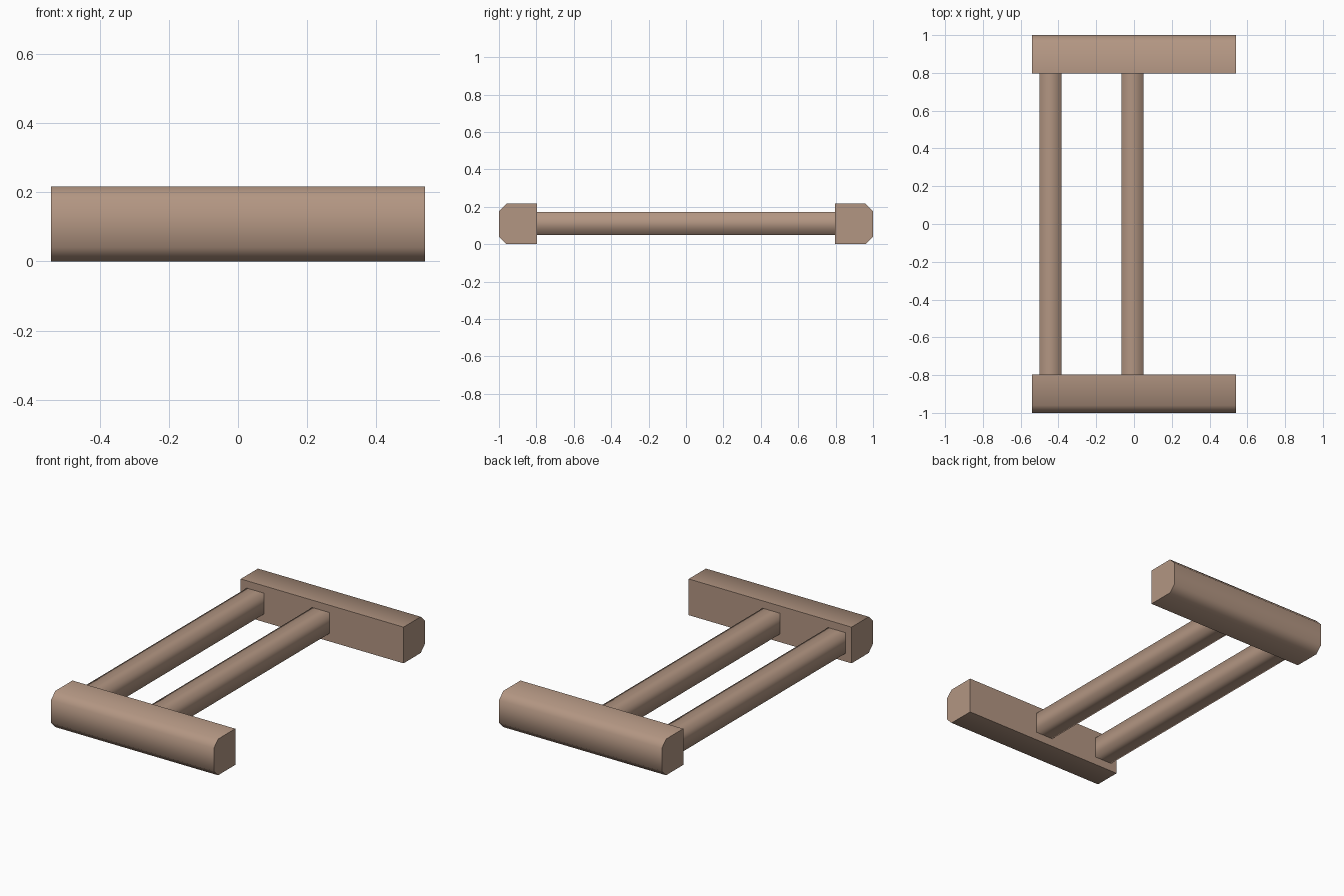
import bpy
import math

cube = bpy.data.objects.get("Cube")
if cube:
    bpy.data.objects.remove(cube, do_unlink=True)

wood = bpy.data.materials.new("light brown wood")
wood.use_nodes = True
colour = (0.45, 0.305, 0.225, 1)
wood.diffuse_color = colour
wood.node_tree.nodes["Principled BSDF"].inputs["Base Color"].default_value = colour


def extrude(name, ring, place, start, end, capped, sharp_angle=None):
    """Sweep a 2D ring between two positions; place maps (u, v, w) to xyz."""
    n = len(ring)
    verts = [place(u, v, w) for w in (start, end) for u, v in ring]
    faces = [(i, (i + 1) % n, n + (i + 1) % n, n + i) for i in range(n)]
    if capped:
        faces += [tuple(reversed(range(n))), tuple(range(n, 2 * n))]
    mesh = bpy.data.meshes.new(name)
    mesh.from_pydata(verts, [], faces)
    mesh.materials.append(wood)
    for poly in mesh.polygons:
        poly.use_smooth = True
    if sharp_angle:
        mesh.set_sharp_from_angle(angle=math.radians(sharp_angle))
    mesh.update()
    obj = bpy.data.objects.new(name, mesh)
    bpy.context.scene.collection.objects.link(obj)
    return obj


half_length, height, inner, chamfer = 0.54, 0.217, 0.797, 0.04

# End bars: square section with the two outer edges chamfered
section = [(inner, 0), (1 - chamfer, 0), (1, chamfer),
           (1, height - chamfer), (1 - chamfer, height), (inner, height)]
extrude("back_bar", section, lambda u, v, w: (w, u, v),
        -half_length, half_length, True, 60)
front_section = [(-y, z) for y, z in reversed(section)]
extrude("front_bar", front_section, lambda u, v, w: (w, u, v),
        -half_length, half_length, True, 60)

# Softly shaded square rails joining the bars, one at the side, one central
half_w, half_h, mid_z = 0.058, 0.062, 0.111
for name, x in (("side_rail", -0.442), ("middle_rail", -0.008)):
    ring = [(x - half_w, mid_z - half_h), (x - half_w, mid_z + half_h),
            (x + half_w, mid_z + half_h), (x + half_w, mid_z - half_h)]
    extrude(name, ring, lambda u, v, w: (u, w, v), -inner, inner, False)
